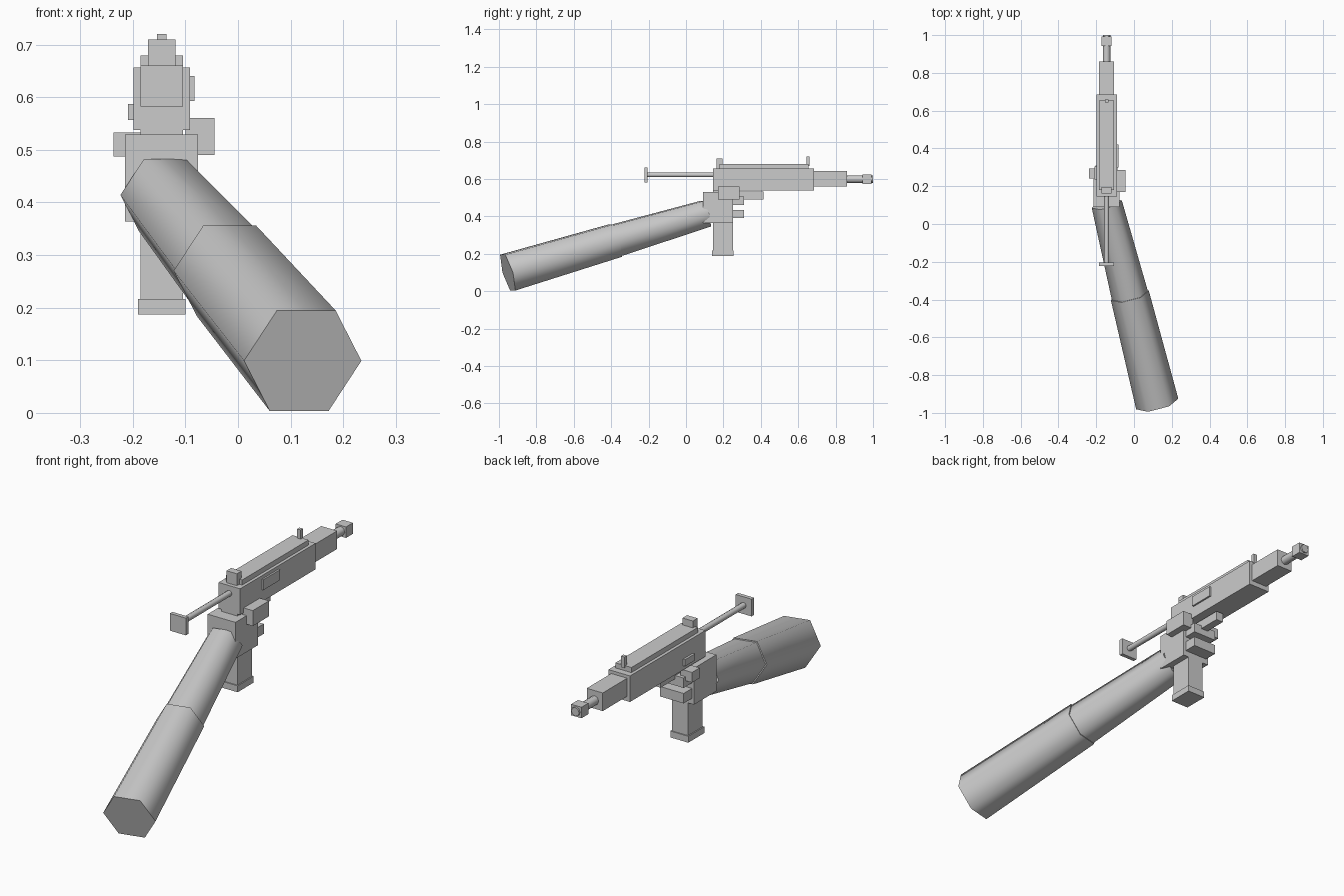
import bpy, bmesh, math
from mathutils import Vector

if "Cube" in bpy.data.objects:
    bpy.data.objects.remove(bpy.data.objects["Cube"])

grey = bpy.data.materials.new("plain_grey")
grey.diffuse_color = (0.6, 0.6, 0.6, 1)
grey.use_nodes = True
grey.node_tree.nodes["Principled BSDF"].inputs["Base Color"].default_value = grey.diffuse_color


def finish(bm, name):
    bmesh.ops.recalc_face_normals(bm, faces=bm.faces[:])
    me = bpy.data.meshes.new(name)
    bm.to_mesh(me)
    bm.free()
    me.materials.append(grey)
    ob = bpy.data.objects.new(name, me)
    bpy.context.collection.objects.link(ob)
    return ob


def box(name, x, y, z):
    """Block given by its (min, max) along each axis."""
    bm = bmesh.new()
    bmesh.ops.create_cube(bm, size=1)
    for v in bm.verts:
        v.co = Vector([(a + b) / 2 + c * (b - a) for (a, b), c in zip((x, y, z), v.co)])
    return finish(bm, name)


def tube(name, p0, p1, r0, r1, sides):
    """Tapered prism between two points: smooth sides, flat caps."""
    p0, p1 = Vector(p0), Vector(p1)
    axis = (p1 - p0).normalized()
    u = axis.cross(Vector((0, 0, 1))).normalized()
    w = u.cross(axis)
    bm = bmesh.new()
    rings = []
    for p, r in ((p0, r0), (p1, r1)):
        rings.append([bm.verts.new(p + r * (math.cos(a) * u + math.sin(a) * w))
                      for a in (2 * math.pi * i / sides for i in range(sides))])
    for i in range(sides):
        j = (i + 1) % sides
        f = bm.faces.new((rings[0][i], rings[0][j], rings[1][j], rings[1][i]))
        f.smooth = True
    for ring in rings:
        bm.faces.new(ring)
    return finish(bm, name)


CX = -0.145          # centre line of the gun


def mid(half):
    return (CX - half, CX + half)


# Gun body
box("receiver", mid(0.054), (0.145, 0.685), (0.538, 0.656))
box("top_cover", mid(0.04), (0.18, 0.655), (0.65, 0.679))
box("rear_sight", mid(0.026), (0.162, 0.195), (0.65, 0.71))
box("front_sight", mid(0.009), (0.643, 0.66), (0.67, 0.72))
box("ejection_port", (-0.1, -0.083), (0.30, 0.42), (0.593, 0.64))
box("selector", (-0.209, -0.19), (0.235, 0.305), (0.557, 0.587))

# Barrel
box("barrel_shroud", mid(0.04), (0.68, 0.86), (0.56, 0.642))
tube("barrel", (CX, 0.85, 0.599), (CX, 1.0, 0.599), 0.02, 0.02, 8)
box("muzzle", mid(0.026), (0.943, 0.992), (0.574, 0.624))

# Stock
tube("stock_rod", (CX, -0.21, 0.622), (CX, 0.15, 0.622), 0.013, 0.013, 8)
box("butt_plate", mid(0.04), (-0.223, -0.205), (0.582, 0.66))

# Grip, magazine base and trigger guard
box("grip", mid(0.04), (0.145, 0.25), (0.2, 0.545))
box("magazine_base", mid(0.045), (0.14, 0.255), (0.187, 0.216))
box("trigger_guard", mid(0.018), (0.24, 0.415), (0.49, 0.532))

# Hand
box("palm", (-0.215, -0.076), (0.09, 0.25), (0.364, 0.529))
for i, z in enumerate((0.46, 0.39)):
    box(f"finger_{i + 1}", (-0.205, -0.088), (0.23, 0.31), (z, z + 0.045))
box("index_knuckle", (-0.237, -0.18), (0.24, 0.295), (0.487, 0.533))
box("thumb", (-0.1, -0.045), (0.17, 0.286), (0.49, 0.56))

# Arm: wide sleeve and narrower forearm on one axis
shoulder = Vector((0.123, -0.953, 0.099))
wrist = Vector((-0.144, 0.105, 0.414))
tube("sleeve", shoulder, shoulder.lerp(wrist, 0.543), 0.115, 0.1035, 6)
tube("forearm", shoulder.lerp(wrist, 0.52), wrist, 0.099, 0.082, 6)
